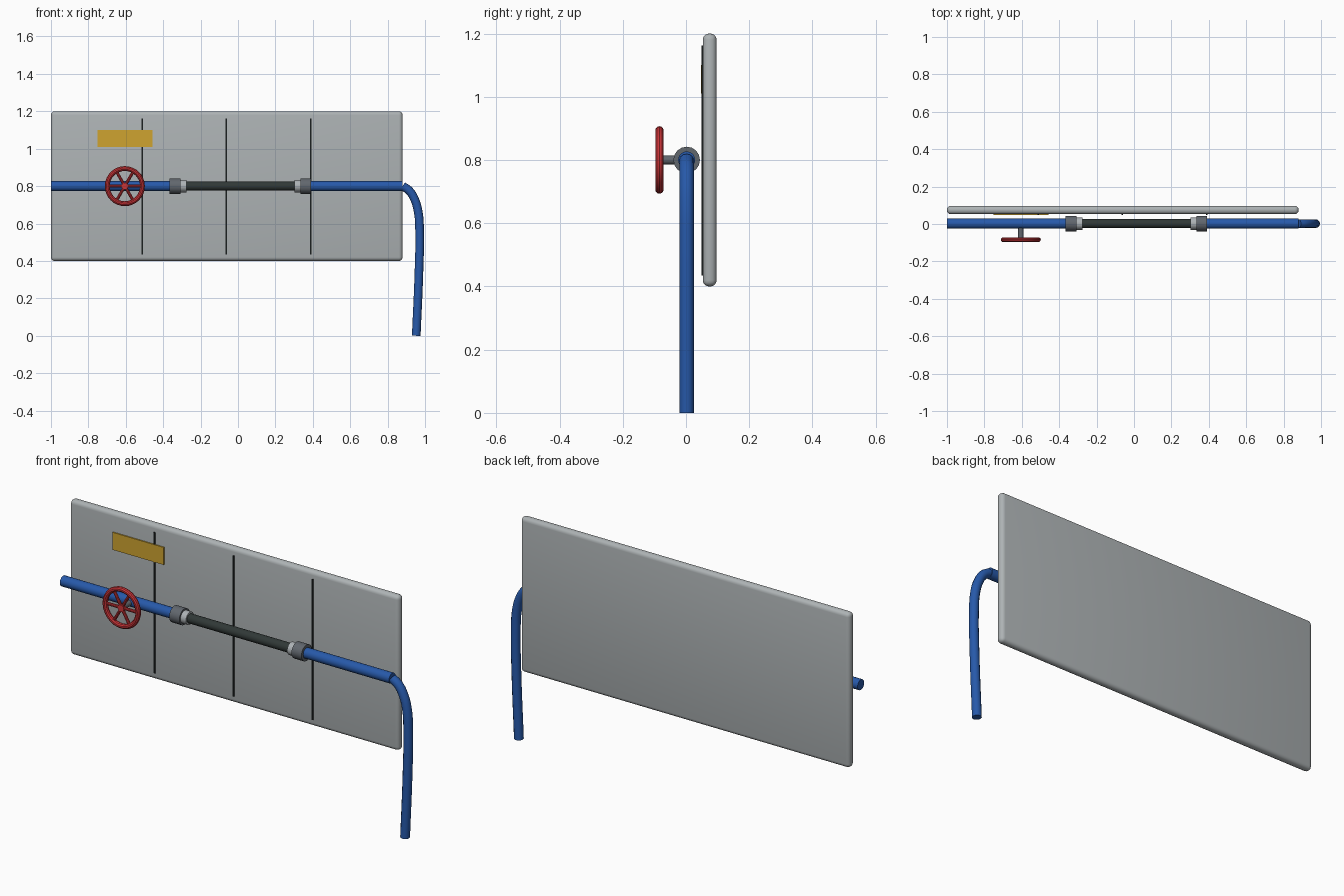
import bpy
import math
from mathutils import Vector

cube = bpy.data.objects.get("Cube")
if cube:
    bpy.data.objects.remove(cube, do_unlink=True)


def material(name, rgb, rough=0.6):
    m = bpy.data.materials.new(name)
    m.use_nodes = True
    m.diffuse_color = (*rgb, 1)
    bsdf = m.node_tree.nodes["Principled BSDF"]
    bsdf.inputs["Base Color"].default_value = (*rgb, 1)
    bsdf.inputs["Roughness"].default_value = rough
    return m


GREY = material("panel grey", (0.42, 0.45, 0.46))
BLUE = material("pipe blue", (0.02, 0.1, 0.4))
DARK = material("hose charcoal", (0.03, 0.04, 0.038))
STEEL = material("collar steel", (0.12, 0.135, 0.155))
LIGHT = material("nut light grey", (0.42, 0.45, 0.47))
RED = material("wheel red", (0.6, 0.035, 0.04))
YELLOW = material("sign yellow", (0.62, 0.37, 0.03))
BLACK = material("seam black", (0.01, 0.013, 0.013))

PIPE_Y, PIPE_Z = 0.002, 0.8
WHEEL = Vector((-0.605, -0.084, PIPE_Z))


def finish(ob, name, mat, smooth=True):
    ob.name = name
    ob.data.materials.append(mat)
    if smooth:
        bpy.ops.object.shade_smooth_by_angle(angle=math.radians(35))
    return ob


def box(name, x, y, z, mat, bevel=0):
    """Box given by its (low, high) range on each axis."""
    ranges = (x, y, z)
    bpy.ops.mesh.primitive_cube_add(size=1, location=[sum(r) / 2 for r in ranges])
    ob = bpy.context.object
    ob.scale = [r[1] - r[0] for r in ranges]
    bpy.ops.object.transform_apply(location=False, rotation=False, scale=True)
    if bevel:
        mod = ob.modifiers.new("rounded edges", "BEVEL")
        mod.width, mod.segments = bevel, 4
        bpy.ops.object.modifier_apply(modifier=mod.name)
    return finish(ob, name, mat, bool(bevel))


def rod(name, a, b, radius, mat, sides=20):
    """Cylinder between two points."""
    a, b = Vector(a), Vector(b)
    bpy.ops.mesh.primitive_cylinder_add(vertices=sides, radius=radius,
                                        depth=(b - a).length, location=(a + b) / 2)
    ob = bpy.context.object
    ob.rotation_euler = (b - a).to_track_quat("Z", "Y").to_euler()
    return finish(ob, name, mat)


def pipe(name, x0, x1, radius, mat, sides=20):
    return rod(name, (x0, PIPE_Y, PIPE_Z), (x1, PIPE_Y, PIPE_Z), radius, mat, sides)


# Back panel with thin seams and a sign plate
box("wall_panel", (-1, 0.88), (0.053, 0.097), (0.4, 1.2), GREY, 0.02)
for i, x in enumerate((-0.513, -0.062, 0.389)):
    box(f"panel_seam_{i + 1}", (x - 0.004, x + 0.004), (0.049, 0.055), (0.435, 1.162), BLACK)
box("sign_plate", (-0.75, -0.457), (0.047, 0.054), (1.01, 1.1), YELLOW)

# Straight pipe run with a hose section in the middle
pipe("inlet_pipe", -1, -0.35, 0.027, BLUE)
pipe("hose", -0.29, 0.32, 0.024, DARK)
pipe("outlet_pipe", 0.37, 0.88, 0.027, BLUE)
for side, collar, nut in (("right", (-0.365, -0.307), (-0.307, -0.276)),
                          ("left", (0.333, 0.39), (0.302, 0.333))):
    pipe(f"{side}_collar", *collar, 0.042, STEEL, 16)
    pipe(f"{side}_nut", *nut, 0.033, LIGHT, 16)

# Drooping hose at the outlet
path = [(0.88, 0.8), (0.915, 0.776), (0.944, 0.73), (0.964, 0.66),
        (0.971, 0.55), (0.968, 0.36), (0.953, 0.0)]
curve = bpy.data.curves.new("drop_hose", "CURVE")
curve.dimensions = "3D"
curve.bevel_depth, curve.bevel_resolution = 0.023, 4
curve.resolution_u = 5
curve.use_fill_caps = True
spline = curve.splines.new("BEZIER")
spline.bezier_points.add(len(path) - 1)
for p, (x, z) in zip(spline.bezier_points, path):
    p.co = (x, PIPE_Y, z)
    p.handle_left_type = p.handle_right_type = "AUTO"
drop = bpy.data.objects.new("drop_hose", curve)
bpy.context.collection.objects.link(drop)
bpy.ops.object.select_all(action="DESELECT")
drop.select_set(True)
bpy.context.view_layer.objects.active = drop
bpy.ops.object.convert(target="MESH")
finish(bpy.context.object, "drop_hose", BLUE)

# Valve handwheel: stem, rim, hub and three crossing spokes
rod("valve_stem", (WHEEL.x, PIPE_Y, PIPE_Z), WHEEL, 0.014, STEEL, 16)
bpy.ops.mesh.primitive_torus_add(major_radius=0.094, minor_radius=0.013, major_segments=32,
                                 minor_segments=10, location=WHEEL,
                                 rotation=(math.pi / 2, 0, 0))
finish(bpy.context.object, "wheel_rim", RED)
depth = Vector((0, 0.009, 0))
rod("wheel_hub", WHEEL - depth, WHEEL + depth, 0.018, RED, 16)
for i in range(3):
    angle = i * math.pi / 3
    arm = Vector((math.cos(angle), 0, math.sin(angle))) * 0.094
    rod(f"wheel_spoke_{i + 1}", WHEEL - arm, WHEEL + arm, 0.008, RED, 10)
